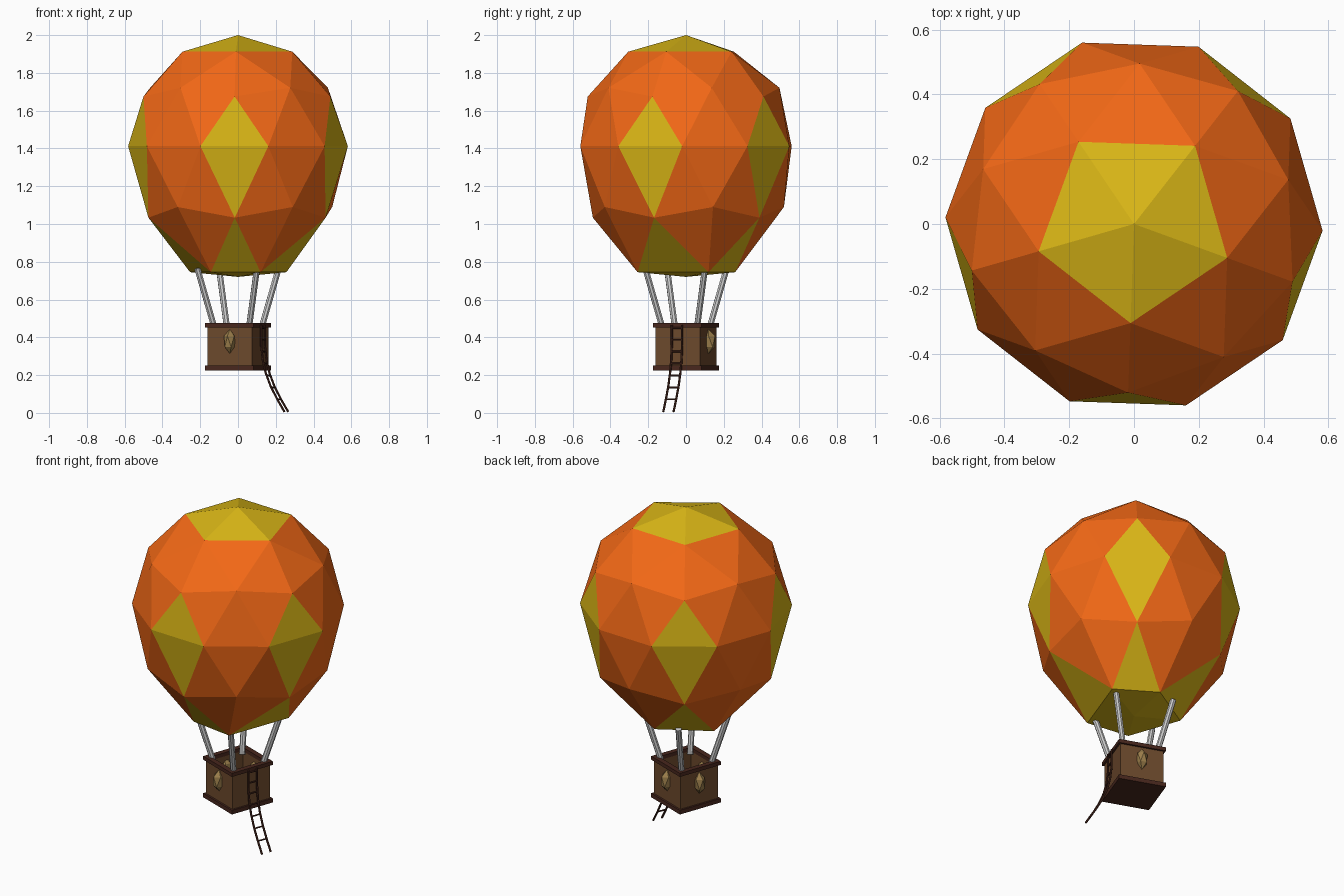
import bpy, bmesh
from math import radians, copysign
from mathutils import Matrix, Vector

if "Cube" in bpy.data.objects:
    bpy.data.objects.remove(bpy.data.objects["Cube"])

TURN = Matrix.Rotation(radians(-20), 4, 'Z')   # whole model is turned about z


def material(name, rgb):
    m = bpy.data.materials.new(name)
    m.diffuse_color = (*rgb, 1)
    m.use_nodes = True
    m.node_tree.nodes["Principled BSDF"].inputs["Base Color"].default_value = m.diffuse_color
    return m


orange = material("orange_cloth", (0.90, 0.14, 0.008))
yellow = material("yellow_cloth", (0.70, 0.47, 0.008))
wood = material("basket_wood", (0.15, 0.066, 0.025))
trim = material("dark_wood", (0.065, 0.02, 0.012))
sack = material("sack_cloth", (0.33, 0.21, 0.07))


def add(name, bm, *mats):
    bm.transform(TURN)
    me = bpy.data.meshes.new(name)
    bm.to_mesh(me)
    bm.free()
    for m in mats:
        me.materials.append(m)
    ob = bpy.data.objects.new(name, me)
    bpy.context.collection.objects.link(ob)
    return ob


def box(bm, center, size):
    bmesh.ops.create_cube(bm, size=1, matrix=Matrix.Translation(center) @ Matrix.Diagonal((*size, 1)))


def rod(bm, a, b, r, sides):
    a, b = Vector(a), Vector(b)
    d = b - a
    mat = Matrix.Translation((a + b) / 2) @ d.to_track_quat('Z', 'Y').to_matrix().to_4x4()
    bmesh.ops.create_cone(bm, cap_ends=True, segments=sides, radius1=r, radius2=r, depth=d.length, matrix=mat)


def frame(name, outer, inner, z0, z1, mat):
    # square tube: four corner loops bridged around
    bm = bmesh.new()
    corners = [(1, 1), (-1, 1), (-1, -1), (1, -1)]
    loops = [[bm.verts.new((x * h, y * h, z)) for x, y in corners]
             for h, z in ((outer, z0), (outer, z1), (inner, z1), (inner, z0))]
    for i in range(4):
        a, b = loops[i], loops[(i + 1) % 4]
        for j in range(4):
            k = (j + 1) % 4
            bm.faces.new((a[j], a[k], b[k], b[j]))
    bmesh.ops.recalc_face_normals(bm, faces=bm.faces)
    return add(name, bm, mat)


# Balloon: icosphere with yellow panels picked by ring, lower half reshaped
bm = bmesh.new()
bmesh.ops.create_icosphere(bm, subdivisions=2, radius=1)
for f in bm.faces:
    s = sum(v.co.z for v in f.verts)
    if abs(s) > 2.5 or any(abs(s - t) < 0.02 for t in (0.447, -0.526, -2.227)):
        f.material_index = 1
for v in bm.verts:
    x, y, z = v.co
    if z > -0.01:
        v.co = (x * 0.582, y * 0.582, 1.412 + z * 0.588)
    elif z > -0.7:
        v.co = (x * 0.58, y * 0.58, 1.412 + z * 0.72)
    elif z > -0.95:
        if x > 0.1:
            px, py = 0.2, 0.2
        elif abs(y) > 0.1:
            px, py = -0.06, 0.255
        else:
            px, py = -0.27, 0
        v.co = (px, copysign(py, y), 0.745)
    else:
        v.co = (0, 0, 0.72)
add("balloon", bm, orange, yellow)

# Four grey struts from basket corners to balloon
bm = bmesh.new()
for sx in (1, -1):
    for sy in (1, -1):
        rod(bm, (sx * 0.095, sy * 0.095, 0.44), (sx * 0.168, sy * 0.168, 0.765), 0.017, 8)
add("struts", bm)

# Basket
frame("basket_walls", 0.126, 0.11, 0.24, 0.46, wood)
frame("basket_rim", 0.137, 0.106, 0.453, 0.475, trim)
bm = bmesh.new()
box(bm, (0, 0, 0.238), (0.274, 0.274, 0.025))
add("basket_base", bm, trim)

# Sandbags on three sides
for name, ang in (("front_sandbag", -90), ("left_sandbag", 180), ("back_sandbag", 90)):
    bm = bmesh.new()
    bmesh.ops.create_icosphere(
        bm, subdivisions=1, radius=1,
        matrix=Matrix.Rotation(radians(ang), 4, 'Z') @ Matrix.Translation((0.126, 0, 0.378))
        @ Matrix.Diagonal((0.042, 0.034, 0.065, 1)))
    add(name, bm, sack)

# Ladder hanging on the right side
path = [(0.141, 0.465), (0.141, 0.36), (0.15, 0.28), (0.167, 0.21), (0.195, 0.14), (0.233, 0.07), (0.272, 0.006)]
bm = bmesh.new()
for y in (-0.029, 0.029):
    for (x0, z0), (x1, z1) in zip(path, path[1:]):
        rod(bm, (x0, y, z0), (x1, y, z1), 0.006, 6)


def path_x(z):
    for (x0, z0), (x1, z1) in zip(path, path[1:]):
        if z >= z1:
            return x0 + (x1 - x0) * (z0 - z) / (z0 - z1)


for i in range(7):
    z = 0.45 - i * 0.063
    rod(bm, (path_x(z), -0.029, z), (path_x(z), 0.029, z), 0.005, 6)
add("ladder", bm, trim)
